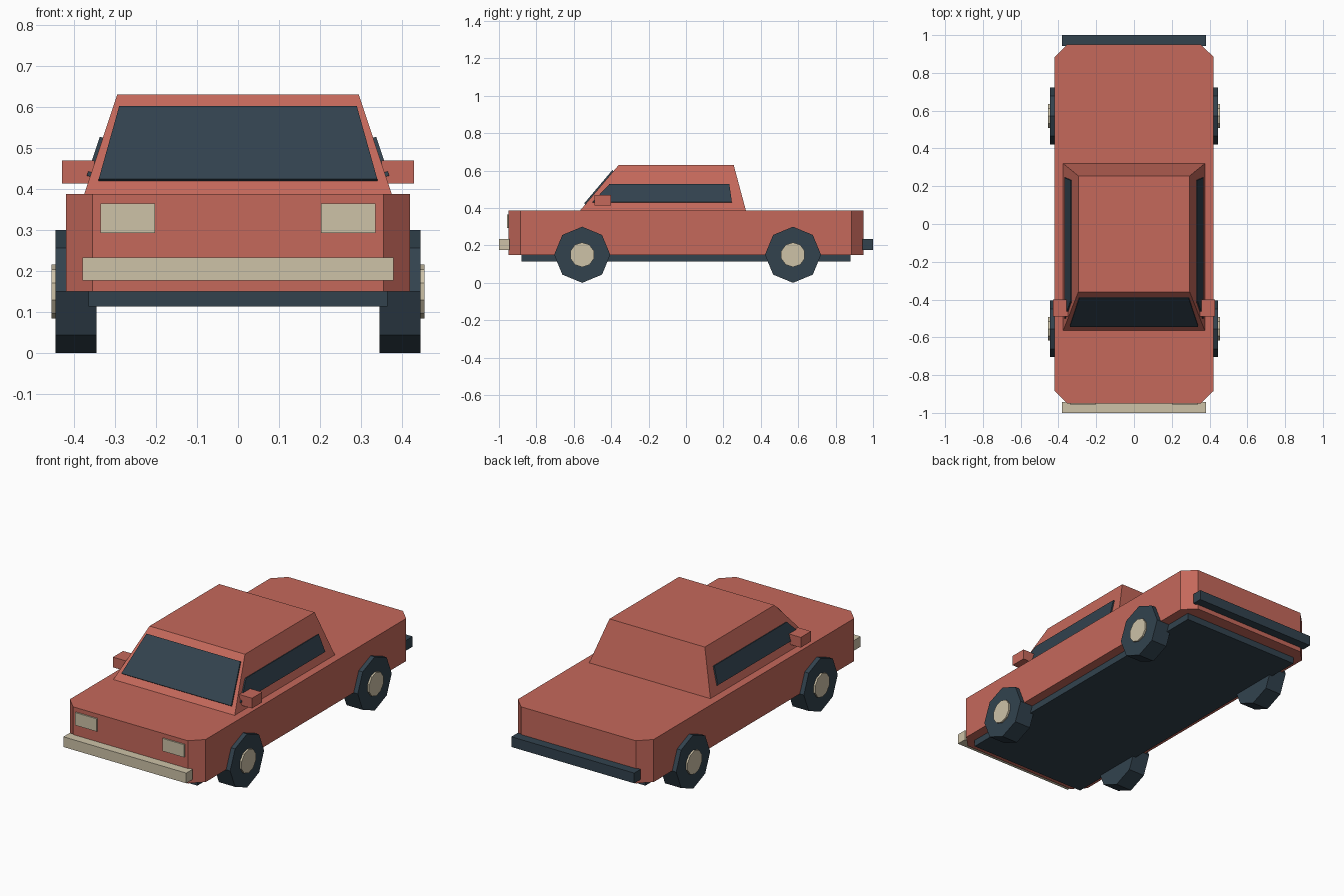
import bpy
import bmesh
import math
from mathutils import Vector

cube = bpy.data.objects.get("Cube")
if cube:
    bpy.data.objects.remove(cube, do_unlink=True)


def material(name, rgb):
    mat = bpy.data.materials.new(name)
    mat.use_nodes = True
    mat.diffuse_color = (*rgb, 1)
    mat.node_tree.nodes["Principled BSDF"].inputs["Base Color"].default_value = (*rgb, 1)
    return mat


RED = material("red paint", (0.56, 0.14, 0.105))
DARK = material("dark slate", (0.032, 0.055, 0.076))
CREAM = material("cream", (0.61, 0.54, 0.39))


def loft(name, ring_a, ring_b, mat):
    """Closed solid between two matching rings of points."""
    bm = bmesh.new()
    a = [bm.verts.new(p) for p in ring_a]
    b = [bm.verts.new(p) for p in ring_b]
    bm.faces.new(a)
    bm.faces.new(b)
    for i in range(len(a)):
        j = (i + 1) % len(a)
        bm.faces.new((a[i], a[j], b[j], b[i]))
    bmesh.ops.recalc_face_normals(bm, faces=bm.faces)
    mesh = bpy.data.meshes.new(name)
    bm.to_mesh(mesh)
    bm.free()
    mesh.materials.append(mat)
    obj = bpy.data.objects.new(name, mesh)
    bpy.context.collection.objects.link(obj)
    return obj


def rect(x0, x1, y0, y1, z):
    return [(x0, y0, z), (x1, y0, z), (x1, y1, z), (x0, y1, z)]


def box(name, x, y, z, mat):
    return loft(name, rect(*x, *y, z[0]), rect(*x, *y, z[1]), mat)


def plate(name, points, outward, mat):
    """Thin panel lying on the plane of its points."""
    pts = [Vector(p) for p in points]
    n = (pts[1] - pts[0]).cross(pts[2] - pts[0]).normalized()
    if n.dot(Vector(outward)) < 0:
        n = -n
    return loft(name, [p - n * 0.001 for p in pts], [p + n * 0.008 for p in pts], mat)


def disc(name, x0, x1, y, z, radius, sides, mat):
    """Faceted cylinder along x with a corner at the top."""
    angles = [2 * math.pi * i / sides for i in range(sides)]
    rings = [[(x, y + radius * math.sin(t), z + radius * math.cos(t)) for t in angles]
             for x in (x0, x1)]
    return loft(name, *rings, mat)


# Lower body with cut corners
outline = [(-0.355, -0.95), (0.355, -0.95), (0.42, -0.885), (0.42, 0.885),
           (0.355, 0.95), (-0.355, 0.95), (-0.42, 0.885), (-0.42, -0.885)]
loft("body", [(x, y, 0.15) for x, y in outline], [(x, y, 0.388) for x, y in outline], RED)
box("chassis", (-0.365, 0.365), (-0.88, 0.88), (0.113, 0.151), DARK)

# Tapered cabin
BASE, ROOF = 0.388, 0.63
loft("cabin", rect(-0.375, 0.375, -0.565, 0.32, BASE),
     rect(-0.295, 0.295, -0.36, 0.255, ROOF), RED)


def slope(z, low, high):
    return low + (high - low) * (z - BASE) / (ROOF - BASE)


# Windscreen
plate("windscreen", [(x, slope(z, -0.565, -0.36), z) for x, z in
                     ((-0.34, 0.419), (0.34, 0.419), (0.29, 0.597), (-0.29, 0.597))],
      (0, -1, 0), DARK)

# Bumpers
box("front_bumper", (-0.38, 0.38), (-1, -0.943), (0.176, 0.233), CREAM)
box("rear_bumper", (-0.38, 0.38), (0.943, 1), (0.176, 0.233), DARK)

# Parts repeated on both sides
for side, s in (("left", 1), ("right", -1)):
    plate(f"{side}_side_window", [(s * slope(z, 0.375, 0.295), y, z) for y, z in
                                  ((-0.5, 0.43), (0.245, 0.43), (0.232, 0.525), (-0.41, 0.525))],
          (s, 0, 0), DARK)
    plate(f"{side}_headlight", [(s * x, -0.95, z) for x, z in
                                ((0.203, 0.293), (0.336, 0.293), (0.336, 0.364), (0.203, 0.364))],
          (0, -1, 0), CREAM)
    box(f"{side}_mirror", (s * 0.35, s * 0.43), (-0.49, -0.4), (0.413, 0.47), RED)
    for end, y in (("front", -0.555), ("rear", 0.572)):
        disc(f"{end}_{side}_tyre", s * 0.345, s * 0.445, y, 0.15, 0.15, 8, DARK)
        disc(f"{end}_{side}_hub", s * 0.43, s * 0.455, y, 0.15, 0.066, 10, CREAM)
